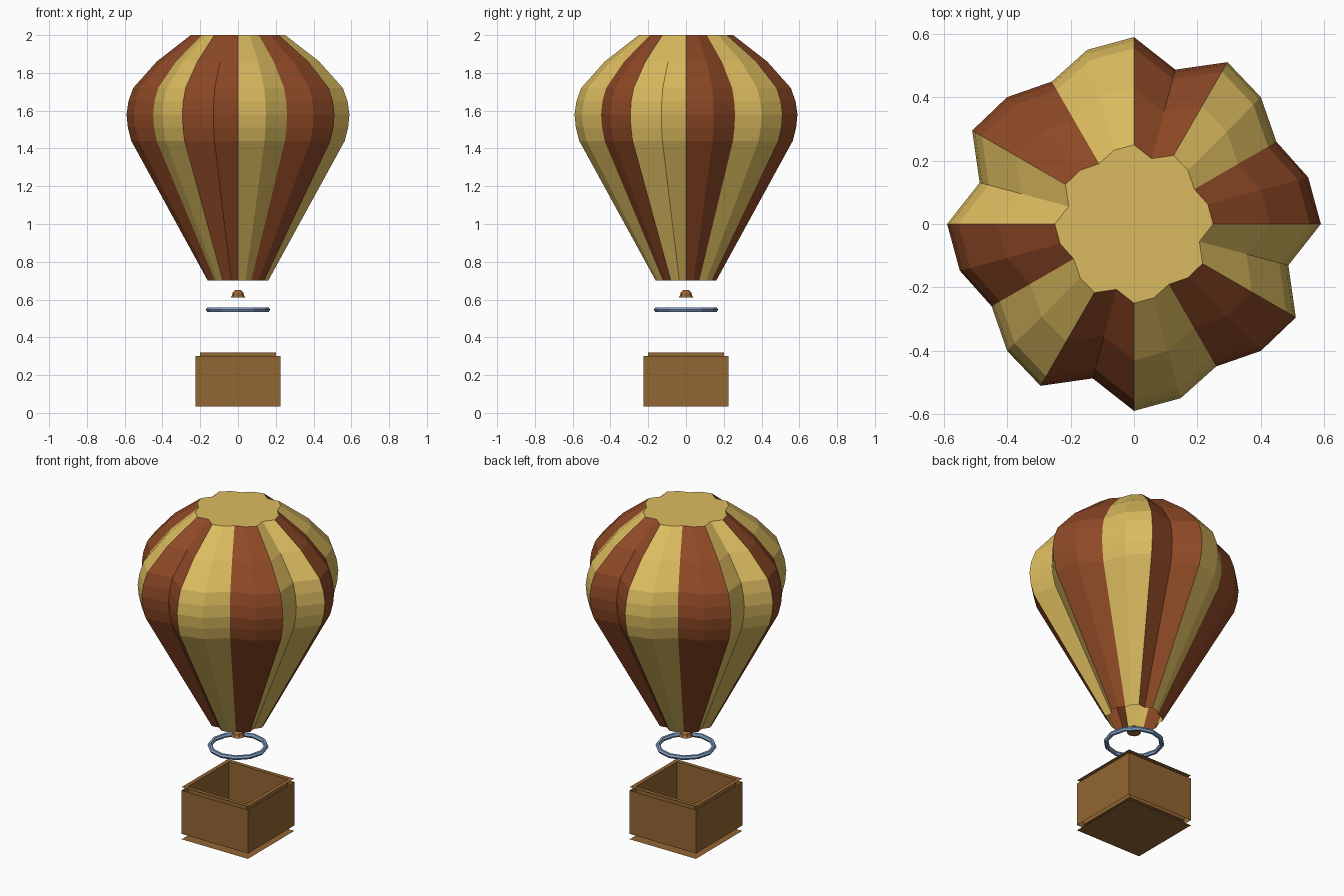
import bpy, bmesh
from math import sin, cos, pi, radians
from mathutils import Matrix

cube = bpy.data.objects.get("Cube")
if cube:
    bpy.data.objects.remove(cube, do_unlink=True)


def material(name, rgb):
    m = bpy.data.materials.new(name)
    m.use_nodes = True
    m.diffuse_color = (*rgb, 1)
    m.node_tree.nodes["Principled BSDF"].inputs["Base Color"].default_value = (*rgb, 1)
    return m


yellow = material("yellow cloth", (0.71, 0.5, 0.115))
rust = material("rust cloth", (0.27, 0.066, 0.019))
wood = material("basket wood", (0.29, 0.133, 0.032))
steel = material("blue steel", (0.22, 0.35, 0.56))
copper = material("burner copper", (0.34, 0.14, 0.035))


def finish(name, bm, *mats):
    mesh = bpy.data.meshes.new(name)
    bm.to_mesh(mesh)
    bm.free()
    for m in mats:
        mesh.materials.append(m)
    obj = bpy.data.objects.new(name, mesh)
    bpy.context.collection.objects.link(obj)
    return obj


def ring(bm, radii, z):
    n = len(radii)
    return [bm.verts.new((r * cos(2 * pi * i / n), r * sin(2 * pi * i / n), z))
            for i, r in enumerate(radii)]


def bridge(bm, low, high):
    n = len(low)
    return [bm.faces.new((low[i], low[(i + 1) % n], high[(i + 1) % n], high[i]))
            for i in range(n)]


# Envelope: scalloped outline scaled along a profile, striped every two sides
scallop = [1, 0.965, 0.88, 0.96, 1, 0.855] * 4
profile = [(0.16, 0.7), (0.565, 1.44), (0.583, 1.51), (0.59, 1.58),
           (0.58, 1.65), (0.555, 1.72), (0.43, 1.86), (0.25, 2)]
bm = bmesh.new()
rings = [ring(bm, [r * s for s in scallop], z) for r, z in profile]
for low, high in zip(rings, rings[1:]):
    for i, face in enumerate(bridge(bm, low, high)):
        face.material_index = 1 - (i // 2) % 2
bm.faces.new(rings[-1])
finish("envelope", bm, yellow, rust)

# Burner: small flared dome
bm = bmesh.new()
rings = [ring(bm, [r] * 8, z) for r, z in
         [(0.04, 0.61), (0.032, 0.62), (0.029, 0.635), (0.015, 0.65)]]
for low, high in zip(rings, rings[1:]):
    bridge(bm, low, high)
bm.faces.new(rings[-1])
bm.faces.new(rings[0][::-1])
finish("burner", bm, copper)

# Load ring
bpy.ops.mesh.primitive_torus_add(major_segments=12, minor_segments=6,
                                 major_radius=0.157, minor_radius=0.0135,
                                 location=(0, 0, 0.547))
load_ring = bpy.context.object
load_ring.name = "load_ring"
load_ring.data.materials.append(steel)

# Basket: thin outer panels, inner lining, flat rim and base plate
OUT, IN = 0.225, 0.2
BASE, TOP, RIM = 0.033, 0.3, 0.32


def quad(bm, points, turn=0):
    rot = Matrix.Rotation(radians(turn), 3, "Z")
    verts = [bm.verts.new(p) for p in points]
    bmesh.ops.rotate(bm, verts=verts, matrix=rot)
    bm.faces.new(verts)


def square(s, z):
    return [(-s, -s, z), (s, -s, z), (s, s, z), (-s, s, z)]


def panel(s, low, high):
    return [(-s, -s, low), (s, -s, low), (s, -s, high), (-s, -s, high)]


parts = {"basket_walls": panel(OUT, BASE, TOP),
         "basket_lining": panel(IN, BASE, RIM)[::-1],
         "basket_rim": [(-OUT, -OUT, RIM), (OUT, -OUT, RIM), (IN, -IN, RIM), (-IN, -IN, RIM)]}
for name, points in parts.items():
    bm = bmesh.new()
    for turn in range(0, 360, 90):
        quad(bm, points, turn)
    finish(name, bm, wood)

for name, points in {"base_plate": square(OUT, 0)[::-1],
                     "basket_floor": square(IN, BASE)}.items():
    bm = bmesh.new()
    quad(bm, points)
    finish(name, bm, wood)
